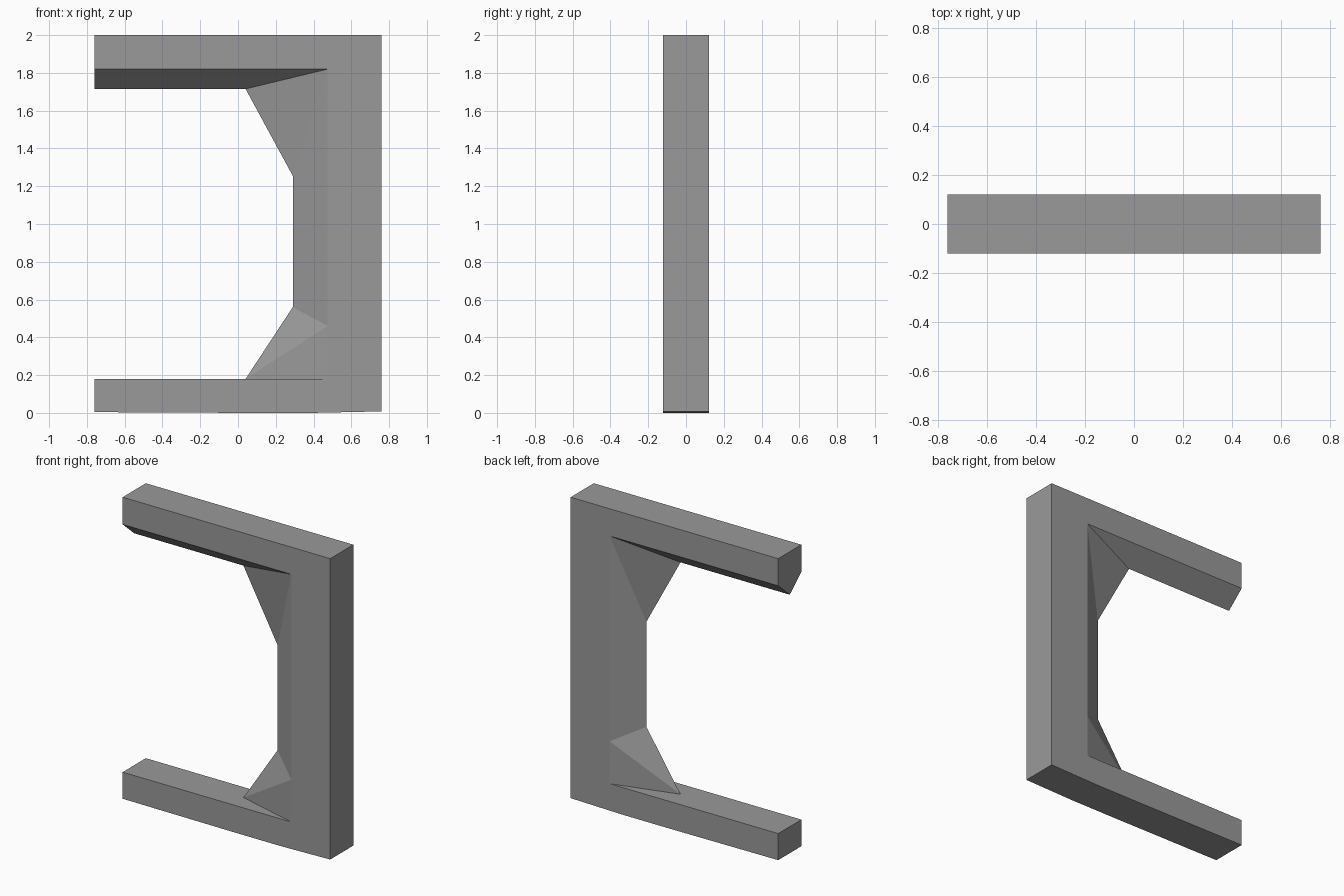
import bpy, bmesh

if "Cube" in bpy.data.objects:
    bpy.data.objects.remove(bpy.data.objects["Cube"])

W = 0.121          # half thickness
X = 0.76           # half width

grey = bpy.data.materials.new("plain grey")
grey.diffuse_color = (0.32, 0.32, 0.32, 1)
grey.use_nodes = True
grey.node_tree.nodes["Principled BSDF"].inputs["Base Color"].default_value = grey.diffuse_color

# Front outline of the C-shaped frame (x, z)
outer = [(-X, 1.82), (-X, 2.0), (X, 2.0), (X, 0.008), (0.39, 0.0), (0.04, 0.0),
         (-X, 0.004), (-X, 0.18)]
inner = [(0.475, 0.18), (0.475, 0.46), (0.475, 1.82)]
# Raised ridge along the middle of the opening (x, z at y = 0)
ridge = [(-X, 1.715), (0.04, 1.715), (0.29, 1.255), (0.29, 0.56), (0.04, 0.18)]

bm = bmesh.new()
for side in (-1, 1):
    def rim(p):
        return bm.verts.new((p[0], side * W, p[1]))

    def mid(p):
        return bm.verts.new((p[0], 0, p[1]))

    o = [rim(p) for p in outer]
    i = [rim(p) for p in inner]
    c = [mid(p) for p in outer]
    r = [mid(p) for p in ridge]
    # flat face and outer edges
    bm.faces.new(o + i)
    for k in range(1, 6):
        bm.faces.new((o[k], o[k + 1], c[k + 1], c[k]))
    # bar ends
    bm.faces.new((o[0], o[1], c[1], r[0]))
    bm.faces.new((o[6], o[7], c[7], c[6]))
    # sloped inner faces: top bar, upper brace, post, lower brace, bar top
    bm.faces.new((o[0], r[0], r[1], i[2]))
    bm.faces.new((i[2], r[1], r[2]))
    bm.faces.new((i[2], r[2], r[3]))
    bm.faces.new((i[2], r[3], i[1]))
    bm.faces.new((i[1], r[3], r[4]))
    bm.faces.new((i[1], r[4], i[0]))
    bm.faces.new((i[0], r[4], c[7], o[7]))
    bm.verts.remove(c[0])

# Join the halves and clear the seam on flat faces
bmesh.ops.remove_doubles(bm, verts=bm.verts[:], dist=0.0005)
bmesh.ops.recalc_face_normals(bm, faces=bm.faces[:])
bmesh.ops.dissolve_limit(bm, angle_limit=0.002, verts=bm.verts[:], edges=bm.edges[:])

mesh = bpy.data.meshes.new("bracket_frame")
bm.to_mesh(mesh)
bm.free()
mesh.materials.append(grey)
frame = bpy.data.objects.new("bracket_frame", mesh)
bpy.context.collection.objects.link(frame)
